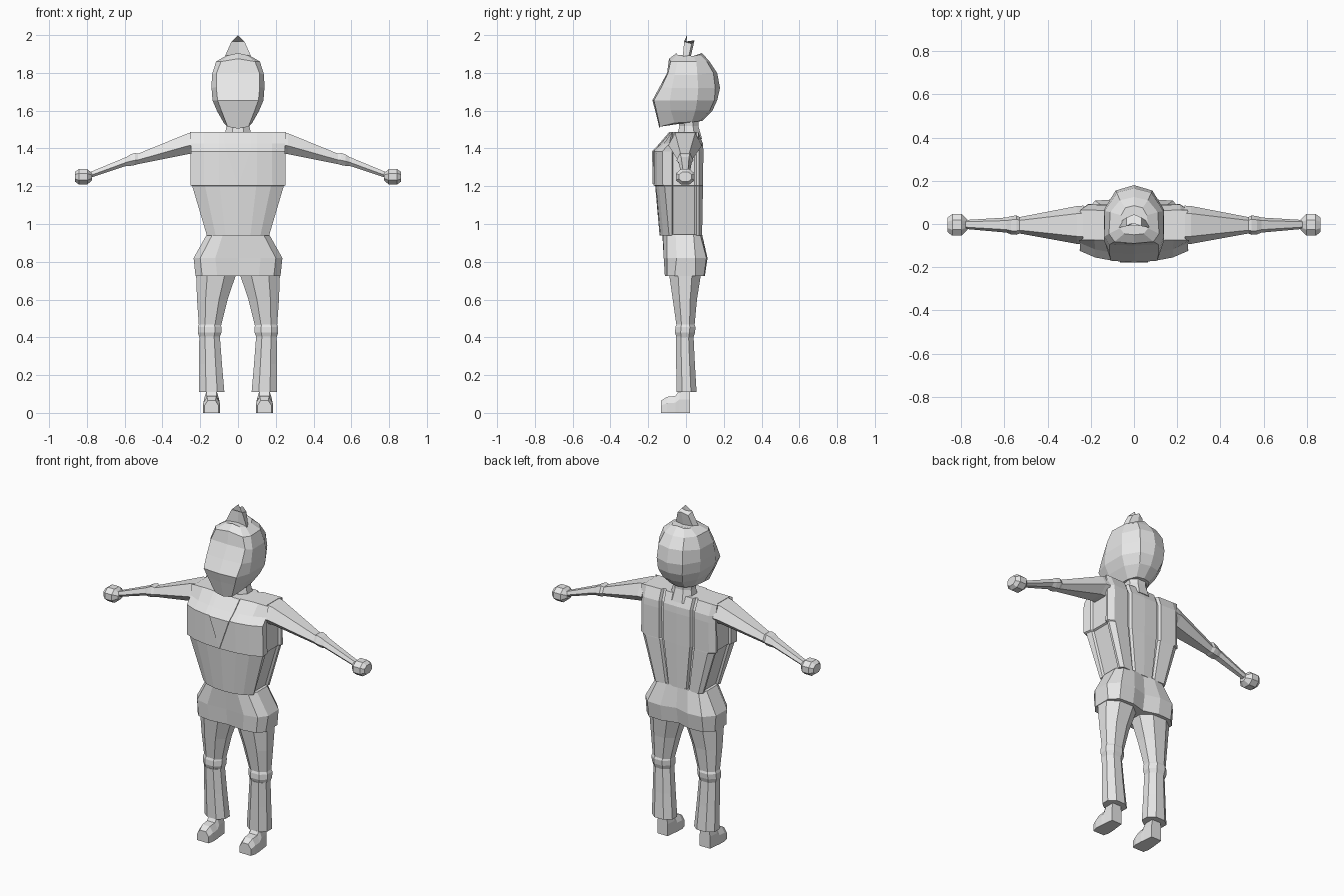
import bpy, bmesh

grey = bpy.data.materials.new("plain grey")
grey.diffuse_color = (0.8, 0.8, 0.8, 1)


def loft(name, rings, mirror=False):
    """Skin a list of equal-length rings, cap both ends, optionally mirror in x."""
    bm = bmesh.new()
    vs = [[bm.verts.new(p) for p in r] for r in rings]
    n = len(vs[0])
    for a, b in zip(vs, vs[1:]):
        for i in range(n):
            j = (i + 1) % n
            bm.faces.new((a[i], a[j], b[j], b[i]))
    bm.faces.new(vs[0])
    bm.faces.new(vs[-1])
    bmesh.ops.recalc_face_normals(bm, faces=bm.faces)
    me = bpy.data.meshes.new(name)
    bm.to_mesh(me)
    bm.free()
    me.materials.append(grey)
    ob = bpy.data.objects.new(name, me)
    bpy.context.collection.objects.link(ob)
    if mirror:
        ob.modifiers.new("mirror", 'MIRROR').use_mirror_merge = False
    return ob


def sym(half):
    """Complete a half ring whose first and last points lie on x = 0."""
    return half + [(-x, y, z) for x, y, z in half[-2:0:-1]]


def flat(z, pts):
    return sym([(x, y, z) for x, y in pts])


def oct_z(z, x0, x1, y0, y1, c=0.28):
    """Chamfered rectangle at height z."""
    dx, dy = (x1 - x0) * c, (y1 - y0) * c
    return [(x0 + dx, y0, z), (x1 - dx, y0, z), (x1, y0 + dy, z), (x1, y1 - dy, z),
            (x1 - dx, y1, z), (x0 + dx, y1, z), (x0, y1 - dy, z), (x0, y0 + dy, z)]


# Head: face slopes out to the nose line, then back to the chin
loft("head", [
    sym([(0, -.14, 1.505), (.055, -.138, 1.515), (.075, -.06, 1.535),
         (.07, .03, 1.54), (.045, .075, 1.545), (0, .085, 1.545)]),
    sym([(0, -.163, 1.60), (.088, -.157, 1.60), (.112, -.08, 1.60),
         (.11, .05, 1.60), (.065, .125, 1.60), (0, .14, 1.60)]),
    sym([(0, -.178, 1.655), (.108, -.17, 1.655), (.135, -.085, 1.655),
         (.135, .06, 1.655), (.08, .15, 1.655), (0, .165, 1.655)]),
    sym([(0, -.14, 1.725), (.115, -.13, 1.725), (.14, -.075, 1.72),
         (.14, .065, 1.72), (.085, .155, 1.72), (0, .18, 1.72)]),
    sym([(0, -.10, 1.80), (.113, -.095, 1.80), (.138, -.06, 1.79),
         (.135, .06, 1.79), (.08, .145, 1.80), (0, .165, 1.80)]),
    sym([(0, -.09, 1.875), (.09, -.082, 1.86), (.116, -.045, 1.86),
         (.11, .055, 1.86), (.065, .11, 1.86), (0, .125, 1.86)]),
    sym([(0, -.05, 1.905), (.045, -.045, 1.895), (.065, -.02, 1.89),
         (.06, .04, 1.89), (.04, .075, 1.895), (0, .085, 1.905)]),
])

# Tuft on top of the head
loft("hair_tuft", [
    sym([(0, 0, 1.885), (.075, -.018, 1.875), (.06, .012, 1.875), (0, .025, 1.885)]),
    sym([(0, .005, 2.0), (.035, -.01, 1.965), (.035, .03, 1.955), (0, .045, 1.972)]),
])

# Neck
loft("neck", [oct_z(1.45, -.075, .075, -.05, .085),
              oct_z(1.52, -.06, .06, -.035, .065),
              oct_z(1.58, -.065, .065, -.055, .065)])


# Torso and vest in one skin, with open side seams and two back seams
def torso_ring(z, w, f, b):
    return flat(z, [
        (0, f), (.4 * w, f + .005), (.72 * w, min(f + .02, -.07)),
        (w, min(f + .05, -.075)), (w - .006, -.075), (w - .018, -.068),
        (w - .018, .045), (w - .006, .055), (w - .005, min(.07, b)), (.85 * w, b),
        (.47 * w, b - .003), (.44 * w, b - .02), (.38 * w, b - .02),
        (.35 * w, b - .003), (0, b)])


loft("vest_torso", [torso_ring(*r) for r in (
    (.94, .165, -.14, .085), (1.20, .242, -.163, .09), (1.205, .252, -.173, .09),
    (1.385, .25, -.175, .092), (1.425, .25, -.138, .09), (1.487, .255, -.085, .065))])

# V-shaped neck opening, laid on the chest as a thin plate
def neck_strip(x, y, z):
    return [(-x, y + .004, z), (x, y + .004, z), (x, y - .005, z), (-x, y - .005, z)]


loft("neck_opening", [neck_strip(*r) for r in (
    (.003, -.173, 1.212), (.064, -.174, 1.385), (.07, -.137, 1.425), (.073, -.084, 1.487))])

# Hips
loft("hips", [
    flat(.725, [(0, -.10), (.11, -.112), (.19, -.10), (.225, -.06),
                (.225, .05), (.18, .095), (.09, .10), (0, .075)]),
    flat(.82, [(0, -.11), (.12, -.118), (.20, -.10), (.235, -.05),
               (.233, .05), (.18, .108), (.09, .114), (0, .09)]),
    flat(.945, [(0, -.125), (.08, -.122), (.135, -.10), (.165, -.055),
                (.165, .04), (.135, .075), (.07, .085), (0, .08)]),
])

# Legs
loft("upper_leg", [oct_z(*r) for r in (
    (.46, .09, .207, -.05, .045), (.60, .055, .217, -.07, .058),
    (.74, .008, .222, -.09, .08))], True)
loft("knee", [oct_z(*r) for r in (
    (.40, .097, .205, -.05, .04), (.425, .088, .213, -.058, .048),
    (.455, .088, .213, -.056, .05), (.475, .092, .205, -.048, .042))], True)
loft("lower_trouser_leg", [oct_z(*r) for r in (
    (.11, .072, .207, -.05, .056), (.26, .085, .206, -.052, .047),
    (.405, .096, .205, -.054, .04))], True)

# Feet, skinned from heel to toe
def foot_ring(y, wb, wt, top):
    c, m = .14, top * .6
    return [(c - wb, y, 0), (c + wb, y, 0), (c + wb, y, m), (c + wt, y, top),
            (c - wt, y, top), (c - wb, y, m)]


loft("foot", [foot_ring(*r) for r in (
    (.022, .034, .026, .12), (-.035, .04, .026, .12), (-.055, .043, .026, .09),
    (-.10, .045, .024, .085), (-.132, .037, .02, .065))], True)

# Arms, tapering outwards with a swollen elbow
def arm_ring(x, zb, zt, y0, y1, top=.6):
    c, h = (y0 + y1) / 2, (y1 - y0) / 2
    zm = zb + (zt - zb) * .4
    return [(x, c - h * top, zt), (x, c + h * top, zt), (x, y1, zm),
            (x, c + h * .5, zb), (x, c - h * .5, zb), (x, y0, zm)]


loft("arm", [arm_ring(*r) for r in (
    (.235, 1.37, 1.485, -.095, .085), (.265, 1.37, 1.48, -.092, .083),
    (.53, 1.317, 1.372, -.044, .032), (.545, 1.312, 1.376, -.05, .04),
    (.57, 1.308, 1.368, -.048, .036), (.59, 1.308, 1.355, -.04, .03),
    (.79, 1.242, 1.272, -.022, .018))], True)

# Hands
def hand_ring(x, ry, rz):
    return [(x, py - .004, pz) for py, pz in
            [(p[0], p[1]) for p in oct_z(0, -ry, ry, 1.25 - rz, 1.25 + rz)]]


loft("hand", [hand_ring(*r) for r in (
    (.772, .024, .018), (.798, .05, .041), (.842, .05, .041), (.863, .034, .026))], True)
